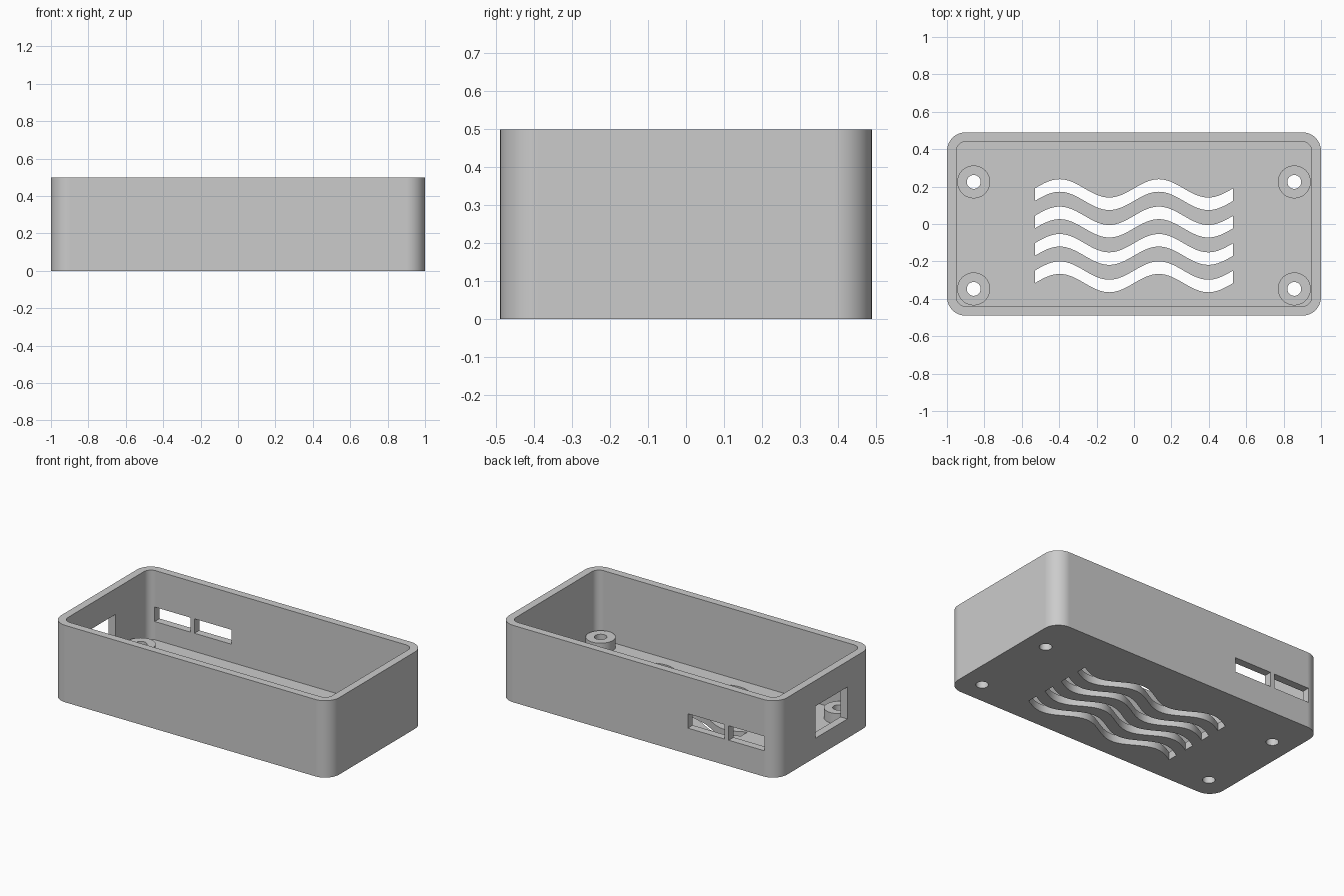
import bpy
import bmesh
from math import sin, cos, pi

cube = bpy.data.objects.get("Cube")
if cube:
    bpy.data.objects.remove(cube, do_unlink=True)

LENGTH, DEPTH, HEIGHT = 2.0, 0.98, 0.5
WALL, FLOOR, RADIUS = 0.05, 0.05, 0.1
POST_TOP, POST_R, HOLE_R = 0.117, 0.088, 0.037
POSTS = [(x, y) for x in (-0.857, 0.857) for y in (-0.347, 0.225)]

grey = bpy.data.materials.new("plain_grey")
grey.use_nodes = True
colour = (0.6, 0.6, 0.6, 1)
grey.diffuse_color = colour
grey.node_tree.nodes["Principled BSDF"].inputs["Base Color"].default_value = colour


def make_object(name, bm):
    bmesh.ops.recalc_face_normals(bm, faces=bm.faces)
    mesh = bpy.data.meshes.new(name)
    bm.to_mesh(mesh)
    bm.free()
    mesh.materials.append(grey)
    obj = bpy.data.objects.new(name, mesh)
    bpy.context.collection.objects.link(obj)
    return obj


def prism(name, outline, z0, z1):
    """Extrude a flat outline from z0 to z1."""
    bm = bmesh.new()
    face = bm.faces.new([bm.verts.new((x, y, z0)) for x, y in outline])
    up = bmesh.ops.extrude_face_region(bm, geom=[face])["geom"]
    for v in up:
        if isinstance(v, bmesh.types.BMVert):
            v.co.z = z1
    return make_object(name, bm)


def circle(x, y, r, n=48):
    return [(x + r * cos(2 * pi * i / n), y + r * sin(2 * pi * i / n)) for i in range(n)]


def rounded_rect(w, d, r, n=12):
    pts = []
    for q, (sx, sy) in enumerate([(1, 1), (-1, 1), (-1, -1), (1, -1)]):
        for i in range(n + 1):
            a = (q + i / n) * pi / 2
            pts.append((sx * (w / 2 - r) + r * cos(a), sy * (d / 2 - r) + r * sin(a)))
    return pts


def rect(x0, x1, y0, y1):
    return [(x0, y0), (x1, y0), (x1, y1), (x0, y1)]


def wave(mid, half=0.53, thick=0.067, amp=0.049, n=64):
    xs = [-half + 2 * half * i / n for i in range(n + 1)]
    low = [(x, mid - thick / 2 + amp * sin(2 * pi * (x + half) / half)) for x in xs]
    return low + [(x, y + thick) for x, y in reversed(low)]


def activate(obj):
    bpy.ops.object.select_all(action="DESELECT")
    obj.select_set(True)
    bpy.context.view_layer.objects.active = obj


def cut(obj, cutter):
    cutter.hide_render = True
    activate(obj)
    mod = obj.modifiers.new("cut", "BOOLEAN")
    mod.operation = "DIFFERENCE"
    mod.solver = "EXACT"
    mod.object = cutter
    bpy.ops.object.modifier_apply(modifier=mod.name)
    bpy.data.objects.remove(cutter, do_unlink=True)


def finish(obj):
    activate(obj)
    bpy.ops.object.shade_smooth_by_angle(angle=pi / 6)
    mod = obj.modifiers.new("even_normals", "WEIGHTED_NORMAL")
    mod.keep_sharp = True


# Open tray with rounded corners
tray = prism("enclosure_tray", rounded_rect(LENGTH, DEPTH, RADIUS), 0, HEIGHT)
cut(tray, prism("cavity", rounded_rect(LENGTH - 2 * WALL, DEPTH - 2 * WALL, RADIUS - WALL),
                FLOOR, HEIGHT + 0.1))

# Wavy floor vents
for row in range(4):
    cut(tray, prism("vent_cutter", wave(0.157 - 0.1465 * row), -0.1, 0.1))

# Two connector slots in the back wall, one window in the right-hand end
for x0, x1 in [(-0.907, -0.65), (-0.621, -0.356)]:
    cut(tray, prism("slot_cutter", rect(x0, x1, 0.4, 0.6), 0.168, 0.262))
cut(tray, prism("window_cutter", rect(-1.1, -0.92, -0.23, 0.096), 0.125, 0.333))

# Screw holes through the floor
for x, y in POSTS:
    cut(tray, prism("hole_cutter", circle(x, y, HOLE_R), -0.1, 0.1))
finish(tray)

# Hollow mounting posts
for i, (x, y) in enumerate(POSTS):
    bm = bmesh.new()
    rings = []
    for r, z in [(POST_R, FLOOR), (POST_R, POST_TOP), (HOLE_R, POST_TOP), (HOLE_R, FLOOR)]:
        rings.append([bm.verts.new((px, py, z)) for px, py in circle(x, y, r)])
    for a, b in zip(rings, rings[1:]):
        for k in range(len(a)):
            j = (k + 1) % len(a)
            bm.faces.new((a[k], a[j], b[j], b[k]))
    # Open underside rests on the floor, so normals are fixed by closing it first
    for k in range(len(rings[0])):
        j = (k + 1) % len(rings[0])
        bm.faces.new((rings[3][k], rings[3][j], rings[0][j], rings[0][k]))
    finish(make_object(f"mounting_post_{i + 1}", bm))
